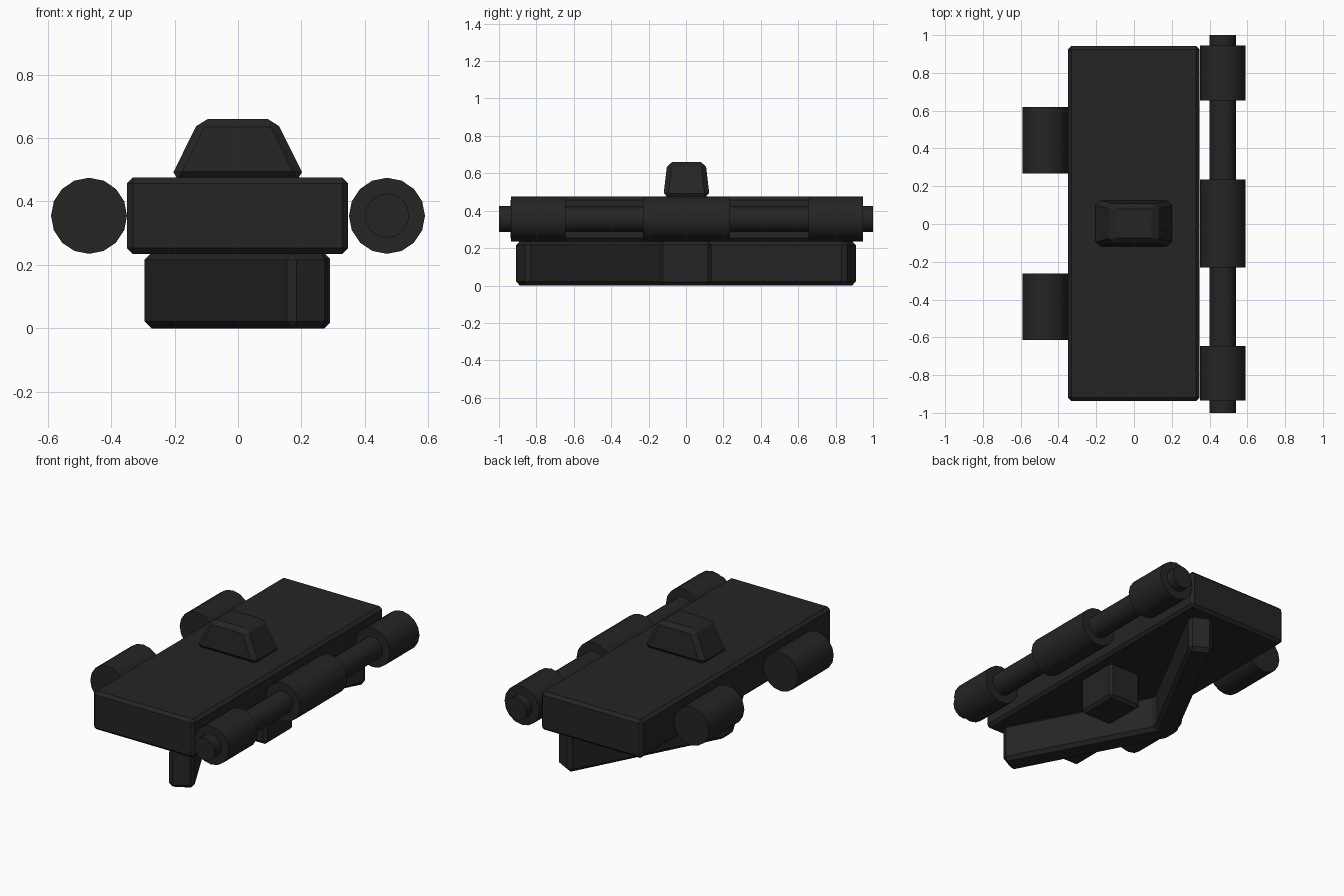
import bpy
import bmesh
from math import radians
from mathutils import Matrix, Vector

cube = bpy.data.objects.get("Cube")
if cube:
    bpy.data.objects.remove(cube, do_unlink=True)

# One dark metal colour for everything
DARK = (0.018, 0.018, 0.018, 1)
metal = bpy.data.materials.new("dark_metal")
metal.use_nodes = True
metal.diffuse_color = DARK
metal.node_tree.nodes["Principled BSDF"].inputs["Base Color"].default_value = DARK


def finish(name, bm, bevel=0, smooth=False):
    bmesh.ops.recalc_face_normals(bm, faces=bm.faces)
    mesh = bpy.data.meshes.new(name)
    bm.to_mesh(mesh)
    bm.free()
    obj = bpy.data.objects.new(name, mesh)
    bpy.context.collection.objects.link(obj)
    mesh.materials.append(metal)
    if bevel:
        mod = obj.modifiers.new("edge_bevel", "BEVEL")
        mod.width = bevel
        mod.segments = 1
        mod.limit_method = "ANGLE"
    if smooth:
        bpy.ops.object.select_all(action="DESELECT")
        obj.select_set(True)
        bpy.context.view_layer.objects.active = obj
        bpy.ops.object.shade_smooth_by_angle(angle=radians(30))
    return obj


def box(name, low, high, bevel, taper=(1, 1)):
    low, high = Vector(low), Vector(high)
    mid, size = (low + high) / 2, high - low
    bm = bmesh.new()
    bmesh.ops.create_cube(bm, size=1)
    for v in bm.verts:
        if v.co.z > 0:
            v.co.x *= taper[0]
            v.co.y *= taper[1]
        v.co = mid + v.co * size
    return finish(name, bm, bevel)


def barrel(name, x, y0, y1, radius):
    bm = bmesh.new()
    place = Matrix.Translation((x, (y0 + y1) / 2, 0.355)) @ Matrix.Rotation(radians(90), 4, "X")
    bmesh.ops.create_cone(bm, cap_ends=True, segments=16, radius1=radius,
                          radius2=radius, depth=y1 - y0, matrix=place)
    return finish(name, bm, smooth=True)


# Main plate and the tapered knob on top
box("main_plate", (-0.35, -0.937, 0.235), (0.347, 0.942, 0.475), 0.018)
box("top_knob", (-0.215, -0.122, 0.47), (0.213, 0.127, 0.66), 0.025, (0.56, 0.82))

# Hinge pin with three knuckles on one side
barrel("hinge_pin", 0.47, -1, 1, 0.07)
for label, y0, y1 in (("front", -0.935, -0.645), ("middle", -0.23, 0.235), ("back", 0.655, 0.945)):
    barrel(label + "_knuckle", 0.47, y0, y1, 0.12)

# Two separate barrels on the other side
for label, y0, y1 in (("front", -0.613, -0.262), ("back", 0.268, 0.62)):
    barrel(label + "_side_barrel", -0.47, y0, y1, 0.12)

# V-shaped rail under the plate, mirrored front to back
half = [(-0.295, 0.04), (0.165, 0.918), (0.293, 0.85), (-0.16, 0)]
outline = half + [(x, -y) for x, y in reversed(half[:-1])]
bm = bmesh.new()
base = bm.faces.new([bm.verts.new((x, y, 0)) for x, y in outline])
grown = bmesh.ops.extrude_face_region(bm, geom=[base])
bmesh.ops.translate(bm, vec=(0, 0, 0.238),
                    verts=[g for g in grown["geom"] if isinstance(g, bmesh.types.BMVert)])
finish("under_rail", bm, 0.022)

# Stop block between the rail arms
box("under_block", (0.065, -0.14, 0), (0.29, 0.135, 0.238), 0.018)
